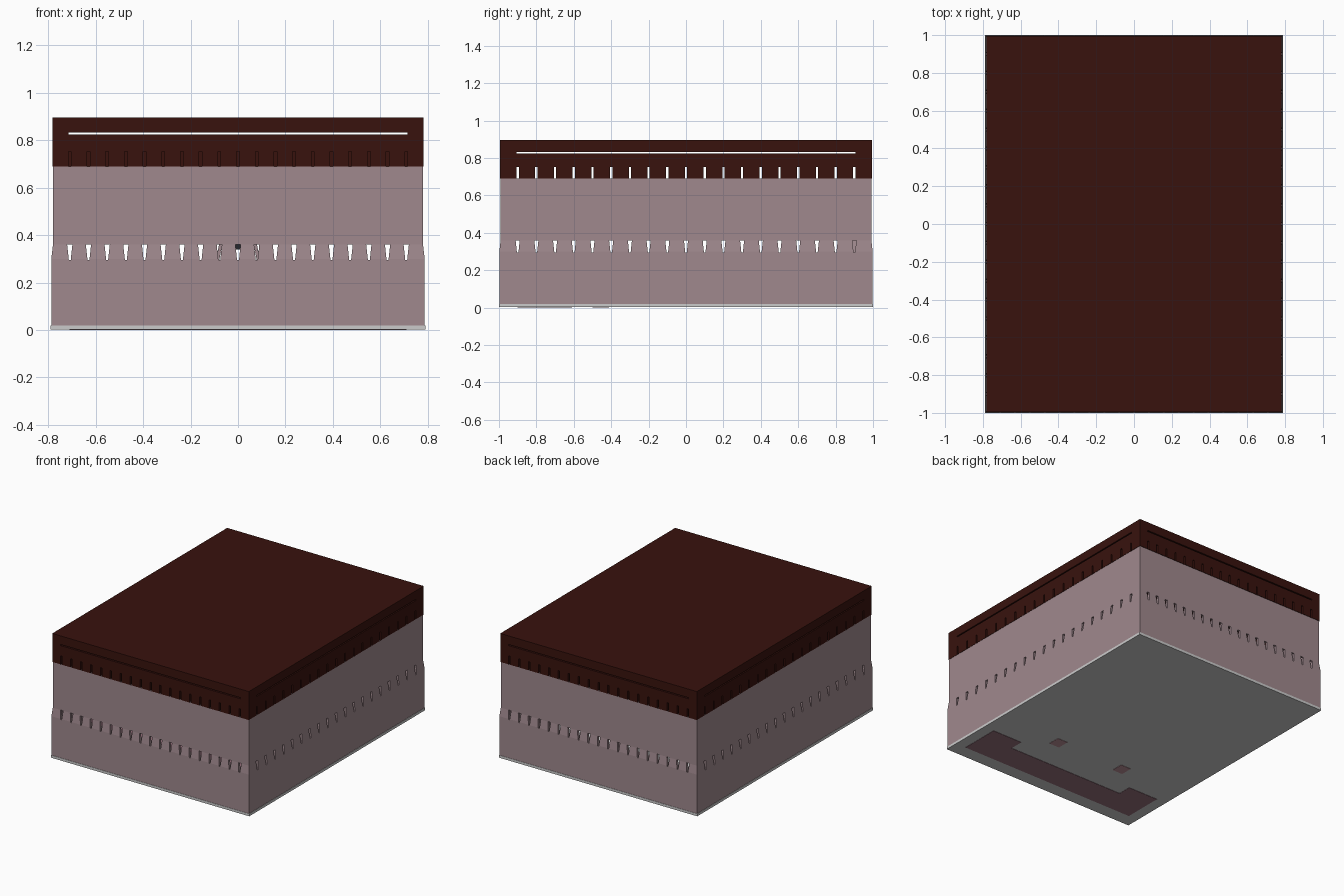
import bpy, bmesh
from mathutils import Matrix

if "Cube" in bpy.data.objects:
    bpy.data.objects.remove(bpy.data.objects["Cube"])


def material(name, rgb):
    m = bpy.data.materials.new(name)
    m.diffuse_color = (*rgb, 1)
    m.use_nodes = True
    m.node_tree.nodes["Principled BSDF"].inputs["Base Color"].default_value = m.diffuse_color
    return m


WALL = material("mauve_plaster", (0.35, 0.25, 0.27))
ROOF = material("dark_red", (0.04, 0.006, 0.004))
DARK = material("dark_wood", (0.30, 0.16, 0.20))
WOOD = material("seat_wood", (0.50, 0.28, 0.32))
BLACK = material("black", (0.02, 0.02, 0.025))


def finish(name, bm, mat=None):
    bmesh.ops.recalc_face_normals(bm, faces=bm.faces)
    me = bpy.data.meshes.new(name)
    bm.to_mesh(me)
    bm.free()
    ob = bpy.data.objects.new(name, me)
    bpy.context.collection.objects.link(ob)
    if mat:
        me.materials.append(mat)
    return ob


def box(name, lo, hi, mat=None):
    bm = bmesh.new()
    mid = [(a + b) / 2 for a, b in zip(lo, hi)]
    size = [b - a for a, b in zip(lo, hi)]
    bmesh.ops.create_cube(bm, size=1, matrix=Matrix.Translation(mid) @ Matrix.Diagonal((*size, 1)))
    return finish(name, bm, mat)


def loft(name, rings, mat, ring_closed):
    """Rectangular rings (half x, half y, z), joined in a loop or capped."""
    bm = bmesh.new()
    loops = [[bm.verts.new((sx * hx, sy * hy, z)) for sx, sy in
              ((-1, -1), (1, -1), (1, 1), (-1, 1))] for hx, hy, z in rings]
    pairs = list(zip(loops, loops[1:]))
    if ring_closed:
        pairs.append((loops[-1], loops[0]))
    else:
        bm.faces.new(loops[0])
        bm.faces.new(loops[-1])
    for a, b in pairs:
        for i in range(4):
            j = (i + 1) % 4
            bm.faces.new((a[i], a[j], b[j], b[i]))
    return finish(name, bm, mat)


def cutter(name, outlines, along):
    """Prisms running right through the building along x or y."""
    bm = bmesh.new()
    for outline in outlines:
        ends = [[bm.verts.new((e, h, z) if along == "x" else (h, e, z)) for h, z in outline]
                for e in (-1.2, 1.2)]
        n = len(outline)
        bm.faces.new(ends[0])
        bm.faces.new(ends[1])
        for i in range(n):
            j = (i + 1) % n
            bm.faces.new((ends[0][i], ends[0][j], ends[1][j], ends[1][i]))
    ob = finish(name, bm)
    ob.hide_render = True
    ob.hide_set(True)
    return ob


def cut(ob, tool):
    mod = ob.modifiers.new("cut", "BOOLEAN")
    mod.operation = "DIFFERENCE"
    mod.solver = "EXACT"
    mod.object = tool


# Floor slab, walls with a slight step, and hollow lid
box("floor_slab", (-0.79, -1, 0.002), (0.79, 1, 0.02))
walls = loft("walls", [(0.787, 0.998, 0.02), (0.787, 0.998, 0.30), (0.78, 0.991, 0.36),
                       (0.78, 0.991, 0.69), (0.765, 0.976, 0.69), (0.765, 0.976, 0.02)], WALL, True)
roof = loft("roof_lid", [(0.765, 0.976, 0.88), (0.765, 0.976, 0.69), (0.782, 0.994, 0.69),
                         (0.782, 0.994, 0.895)], ROOF, False)

# Rows of tapered windows, roof vents and one long slit on every side
for along, step, reach in (("x", 0.1, 0.905), ("y", 0.0788, 0.715)):
    spots = [i * step for i in range(-9, 10)]
    windows = [[(c - 0.011, 0.36), (c + 0.011, 0.36), (c + 0.004, 0.295), (c - 0.004, 0.295)]
               for c in spots]
    vents = [[(c - 0.006, 0.752), (c + 0.006, 0.752), (c + 0.006, 0.68), (c - 0.006, 0.68)]
             for c in spots]
    slit = [(-reach, 0.833), (reach, 0.833), (reach, 0.825), (-reach, 0.825)]
    cut(walls, cutter("window_cutter_" + along, windows, along))
    cut(roof, cutter("vent_cutter_" + along, vents + [slit], along))

# Beams behind the front and back vents
for side, y in (("front", -0.955), ("back", 0.955)):
    box("vent_beam_" + side, (-0.74, y - 0.008, 0.69), (0.74, y + 0.008, 0.76), ROOF)

# U-shaped counter with seats, flush with the underside
bm = bmesh.new()
outline = [(-0.71, -0.90), (0.71, -0.90), (0.71, -0.61), (0.47, -0.61),
           (0.47, -0.71), (-0.47, -0.71), (-0.47, -0.61), (-0.71, -0.61)]
face = bm.faces.new([bm.verts.new((x, y, 0)) for x, y in outline])
top = bmesh.ops.extrude_face_region(bm, geom=[face], use_keep_orig=True)["geom"]
bmesh.ops.translate(bm, vec=(0, 0, 0.2), verts=[g for g in top if isinstance(g, bmesh.types.BMVert)])
finish("counter", bm, DARK)
for side, s in (("left", -1), ("right", 1)):
    box("seat_" + side, (s * 0.275 - 0.041, -0.50, 0), (s * 0.275 + 0.041, -0.412, 0.12), WOOD)

# Slanted posts at the back with a small dark ornament between them
for side, s in (("left", -1), ("right", 1)):
    bm = bmesh.new()
    bmesh.ops.create_cube(bm, size=1, matrix=Matrix.Translation((s * 0.079, 0.9, 0.2))
                          @ Matrix.Diagonal((0.014, 0.03, 0.36, 1)))
    for v in bm.verts:
        v.co.x -= s * (v.co.z - 0.33) * 0.2
    finish("back_post_" + side, bm, WALL)
box("back_ornament", (-0.012, 0.89, 0.34), (0.012, 0.91, 0.362), BLACK)
